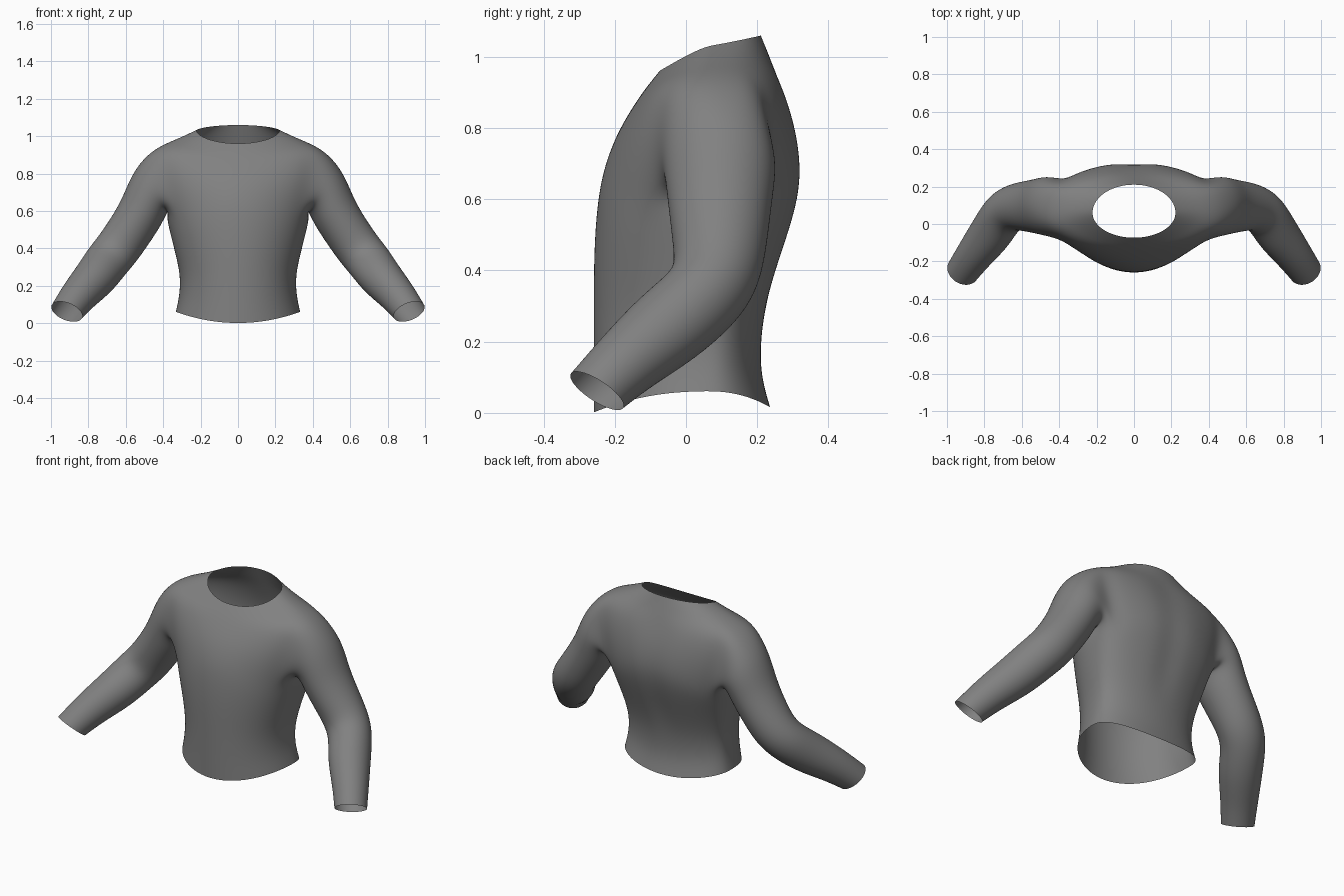
import bpy, bmesh
from math import sin, cos, pi, radians
from mathutils import Vector

if "Cube" in bpy.data.objects:
    bpy.data.objects.remove(bpy.data.objects["Cube"])

COLS = 12      # columns over half the torso, front centre to back centre
J0, J1 = 4, 8  # armhole columns
R0, R1 = 5, 7  # armhole rows
YS = 0.06      # depth of the side seam

# Torso rings: z front, z side, z back, y front, y back, half width, front and back fullness
TORSO = [
    (0.00, 0.062, 0.015, -0.262, 0.238, 0.333, 0.9, 0.9),
    (0.12, 0.15, 0.12, -0.262, 0.206, 0.312, 0.9, 0.9),
    (0.27, 0.26, 0.27, -0.262, 0.216, 0.308, 0.9, 0.85),
    (0.42, 0.38, 0.42, -0.262, 0.265, 0.337, 0.9, 0.8),
    (0.55, 0.48, 0.55, -0.256, 0.310, 0.362, 0.87, 0.7),
    (0.67, 0.56, 0.67, -0.240, 0.335, 0.382, 0.83, 0.6),
    (0.78, 0.75, 0.80, -0.200, 0.318, 0.445, 0.8, 0.57),
    (0.87, 0.93, 0.91, -0.144, 0.280, 0.46, 0.8, 0.58),
    (0.92, 0.98, 0.98, -0.108, 0.244, 0.34, 0.9, 0.8),
    (0.96, 1.03, 1.06, -0.075, 0.212, 0.222, 1.0, 1.0),
]

# Sleeve rings: centre, direction, radius front-back, radius in-out
SLEEVE = [
    ((0.467, 0.097, 0.712), (0.71, 0, -0.7), 0.16, 0.138),
    ((0.513, 0.095, 0.595), (0.54, 0, -0.84), 0.146, 0.125),
    ((0.59, 0.095, 0.475), (0.53, -0.05, -0.85), 0.132, 0.122),
    ((0.65, 0.088, 0.39), (0.5, -0.2, -0.8), 0.122, 0.122),
    ((0.705, 0.05, 0.325), (0.48, -0.42, -0.7), 0.118, 0.120),
    ((0.765, -0.05, 0.24), (0.45, -0.62, -0.6), 0.118, 0.115),
    ((0.855, -0.165, 0.145), (0.43, -0.6, -0.65), 0.098, 0.098),
    ((0.915, -0.25, 0.062), (0.33, -0.52, -0.79), 0.088, 0.088),
]


def torso_ring(bm, ring):
    zf, zs, zb, yf, yb, w, full_f, full_b = ring
    verts = []
    for j in range(COLS + 1):
        t = pi * j / COLS
        c = abs(cos(t))
        front = j <= COLS / 2
        y = YS + ((yf if front else yb) - YS) * c ** (full_f if front else full_b)
        # the neckline slopes evenly, other rings dip smoothly
        z = zs + ((zf if front else zb) - zs) * c ** (1.15 if zb > 0.95 else 2)
        x = 0 if j in (0, COLS) else w * sin(t) * 1.01
        if j == COLS and 0.4 < zb < 0.95:  # spine groove
            y -= 0.014
        verts.append(bm.verts.new((x, y, z)))
    return verts


def sleeve_ring(bm, centre, direction, rb, rv):
    n = Vector(direction).normalized()
    back = (Vector((0, 1, 0)) - n * n.y).normalized()
    out = n.cross(back)
    ring = []
    for i in range(12):
        a = radians(-150 + 30 * i)
        p = Vector(centre) + (back * rb * cos(a) + out * rv * sin(a)) * 1.045
        ring.append(bm.verts.new(p))
    return ring


bm = bmesh.new()

# Half torso, leaving the armhole open
rows = [torso_ring(bm, r) for r in TORSO]
for r in range(len(rows) - 1):
    for j in range(COLS):
        if not (R0 <= r < R1 and J0 <= j < J1):
            bm.faces.new((rows[r][j], rows[r][j + 1], rows[r + 1][j + 1], rows[r + 1][j]))

# Sleeve grown from the armhole edge
loop = rows[R0][J0:J1 + 1] + [rows[R0 + 1][J1]] + rows[R1][J0:J1 + 1][::-1] + [rows[R0 + 1][J0]]
inner = rows[R0 + 1][J0 + 1:J1]
for args in SLEEVE:
    ring = sleeve_ring(bm, *args)
    for i in range(12):
        k = (i + 1) % 12
        bm.faces.new((loop[i], loop[k], ring[k], ring[i]))
    loop = ring
for v in inner:  # unused points inside the armhole
    bm.verts.remove(v)

bmesh.ops.recalc_face_normals(bm, faces=bm.faces)
mesh = bpy.data.meshes.new("shirt")
bm.to_mesh(mesh)
bm.free()
mesh.shade_smooth()
shirt = bpy.data.objects.new("long_sleeve_shirt", mesh)
bpy.context.collection.objects.link(shirt)

# Dark grey cloth
cloth = bpy.data.materials.new("dark_cloth")
cloth.diffuse_color = (0.22, 0.22, 0.22, 1)
cloth.use_nodes = True
cloth.node_tree.nodes["Principled BSDF"].inputs["Base Color"].default_value = cloth.diffuse_color
mesh.materials.append(cloth)

# Other half and smooth cloth surface
mirror = shirt.modifiers.new("mirror", 'MIRROR')
mirror.use_clip = True
subdiv = shirt.modifiers.new("smooth", 'SUBSURF')
subdiv.levels = subdiv.render_levels = 3
